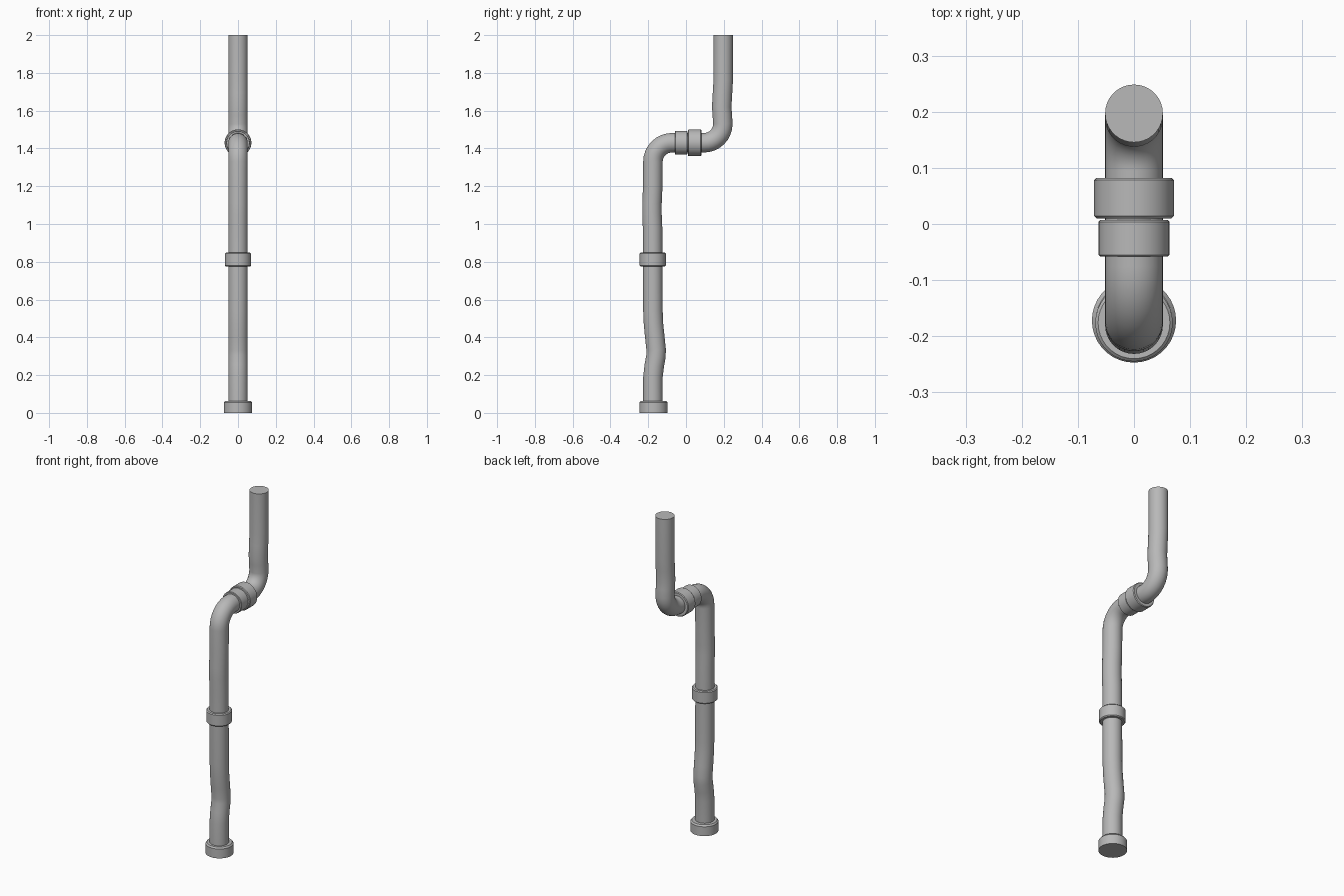
import bpy, bmesh, math
from mathutils import Vector

if "Cube" in bpy.data.objects:
    bpy.data.objects.remove(bpy.data.objects["Cube"])

grey = bpy.data.materials.new("pipe grey")
grey.diffuse_color = (0.48, 0.48, 0.48, 1)
grey.use_nodes = True
grey.node_tree.nodes["Principled BSDF"].inputs["Base Color"].default_value = grey.diffuse_color
SIDES = 36


def sweep(name, pts):
    """Capped round tube through (y, z, radius) points in the x = 0 plane."""
    bm = bmesh.new()
    c = [Vector((0, y, z)) for y, z, r in pts]
    across = Vector((1, 0, 0))
    rings = []
    for i, (y, z, r) in enumerate(pts):
        t = (c[min(i + 1, len(c) - 1)] - c[max(i - 1, 0)]).normalized()
        up = t.cross(across)
        rings.append([bm.verts.new(c[i] + r * (across * math.cos(a) + up * math.sin(a)))
                      for a in (2 * math.pi * k / SIDES for k in range(SIDES))])
    for a, b in zip(rings, rings[1:]):
        for k in range(SIDES):
            j = (k + 1) % SIDES
            bm.faces.new((a[k], a[j], b[j], b[k]))
    bm.faces.new(rings[0])
    bm.faces.new(rings[-1])
    bmesh.ops.recalc_face_normals(bm, faces=bm.faces)
    me = bpy.data.meshes.new(name)
    bm.to_mesh(me)
    bm.free()
    ob = bpy.data.objects.new(name, me)
    bpy.context.collection.objects.link(ob)
    me.materials.append(grey)
    bpy.context.view_layer.objects.active = ob
    ob.select_set(True)
    bpy.ops.object.shade_smooth_by_angle(angle=math.radians(35))
    ob.select_set(False)


def arc(cy, cz, rad, a0, a1, n=8):
    """Elbow centreline points."""
    angles = [math.radians(a0 + (a1 - a0) * i / n) for i in range(n + 1)]
    return [(cy + rad * math.cos(a), cz + rad * math.sin(a)) for a in angles]


# Pipe: slightly dented riser, two elbows and an upper riser
path = [(-0.175, 0.01), (-0.175, 0.19), (-0.168, 0.25), (-0.159, 0.30), (-0.158, 0.335),
        (-0.165, 0.40), (-0.172, 0.47), (-0.175, 0.54), (-0.176, 0.80), (-0.177, 0.98),
        (-0.180, 1.05), (-0.180, 1.11), (-0.176, 1.20)]
path += arc(-0.075, 1.33, 0.10, 180, 90)
path += arc(0.095, 1.53, 0.10, -90, 0)
path += [(0.192, 1.58), (0.189, 1.62), (0.193, 1.69), (0.197, 1.76), (0.197, 2.0)]
sweep("bent_pipe", [(y, z, 0.0515) for y, z in path])


def collar(name, start, end, r, bevel):
    """Ring with chamfered rims between two (y, z) centres."""
    a, b = Vector(start), Vector(end)
    d = (b - a).normalized()
    sections = [(a, r - bevel), (a + d * bevel, r), (b - d * bevel, r), (b, r - bevel)]
    sweep(name, [(p.x, p.y, q) for p, q in sections])


# Couplings on the riser and the horizontal run
collar("riser_coupling", (-0.176, 0.775), (-0.176, 0.848), 0.069, 0.005)
collar("front_coupling", (-0.058, 1.43), (0.007, 1.43), 0.063, 0.003)
collar("rear_coupling", (0.010, 1.43), (0.082, 1.43), 0.071, 0.004)
# Foot cap with a flat underside and chamfered top
sweep("foot_cap", [(-0.172, 0, 0.075), (-0.172, 0.055, 0.075), (-0.172, 0.064, 0.068)])
